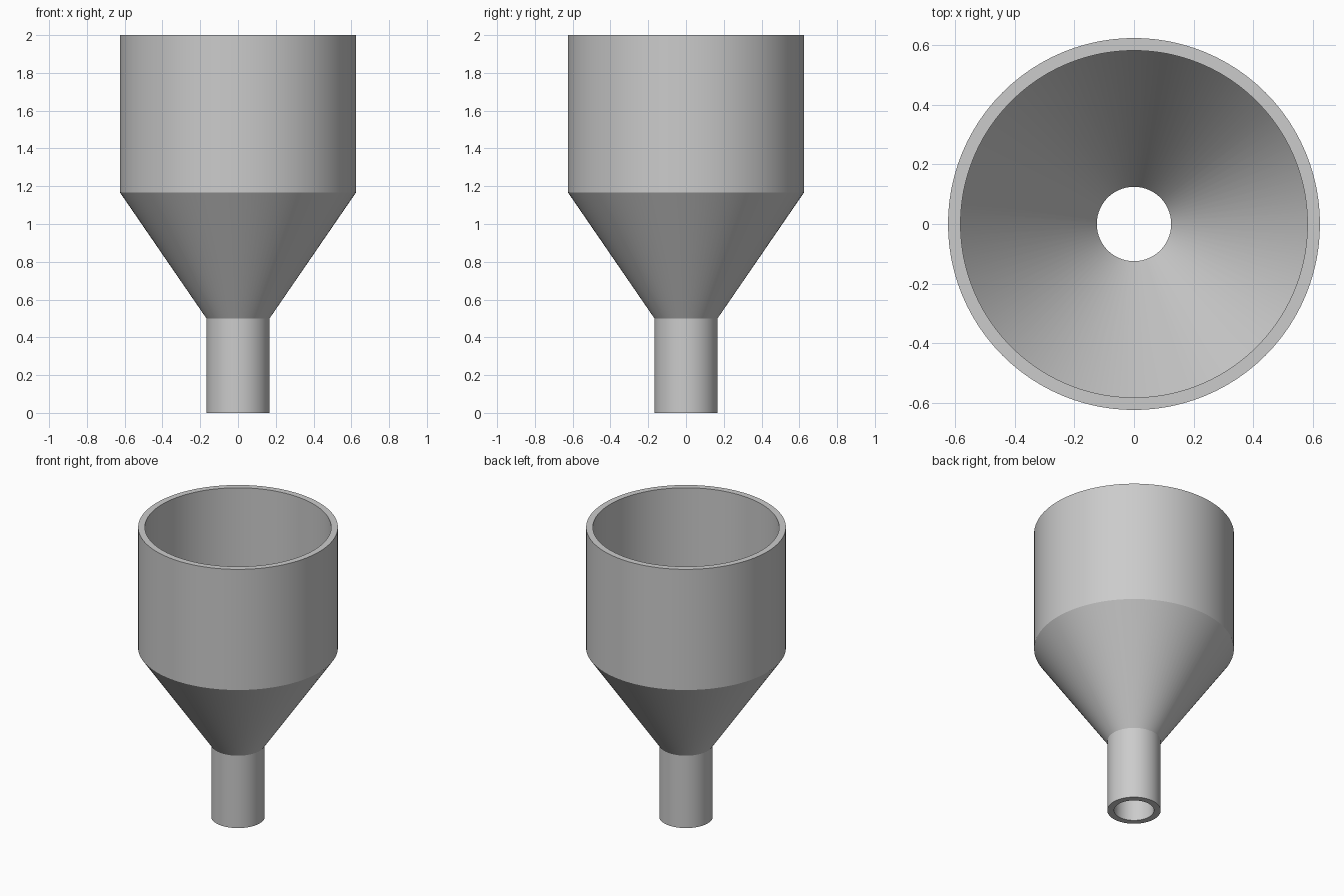
import bpy, bmesh, math

cube = bpy.data.objects.get("Cube")
if cube:
    bpy.data.objects.remove(cube, do_unlink=True)

# Dimensions
SEGMENTS = 96
WALL = 0.042
BOWL_R, SPOUT_R = 0.625, 0.167
SPOUT_TOP, CONE_TOP, RIM = 0.5, 1.167, 2.0

# Plain grey plastic
grey = bpy.data.materials.new("light grey")
grey.use_nodes = True
colour = (0.6, 0.6, 0.6, 1)
grey.diffuse_color = colour
grey.node_tree.nodes["Principled BSDF"].inputs["Base Color"].default_value = colour

# Wall section: up the outside, then back down the inside
outside = [(SPOUT_R, 0), (SPOUT_R, SPOUT_TOP), (BOWL_R, CONE_TOP), (BOWL_R, RIM)]
inside = [(r - WALL, z) for r, z in reversed(outside)]
section = outside + inside

# Revolve the closed section into the hollow funnel
bm = bmesh.new()
verts = [bm.verts.new((r, 0, z)) for r, z in section]
edges = [bm.edges.new((v, verts[(i + 1) % len(verts)])) for i, v in enumerate(verts)]
bmesh.ops.spin(bm, geom=verts + edges, cent=(0, 0, 0), axis=(0, 0, 1),
               angle=math.tau, steps=SEGMENTS, use_merge=True)
bmesh.ops.remove_doubles(bm, verts=bm.verts, dist=0.0001)
bmesh.ops.recalc_face_normals(bm, faces=bm.faces)

mesh = bpy.data.meshes.new("funnel")
bm.to_mesh(mesh)
bm.free()
mesh.materials.append(grey)
funnel = bpy.data.objects.new("funnel", mesh)
bpy.context.collection.objects.link(funnel)

# Smooth round walls with crisp rims and cone joints
bpy.ops.object.select_all(action='DESELECT')
funnel.select_set(True)
bpy.context.view_layer.objects.active = funnel
bpy.ops.object.shade_smooth_by_angle(angle=math.radians(25))
